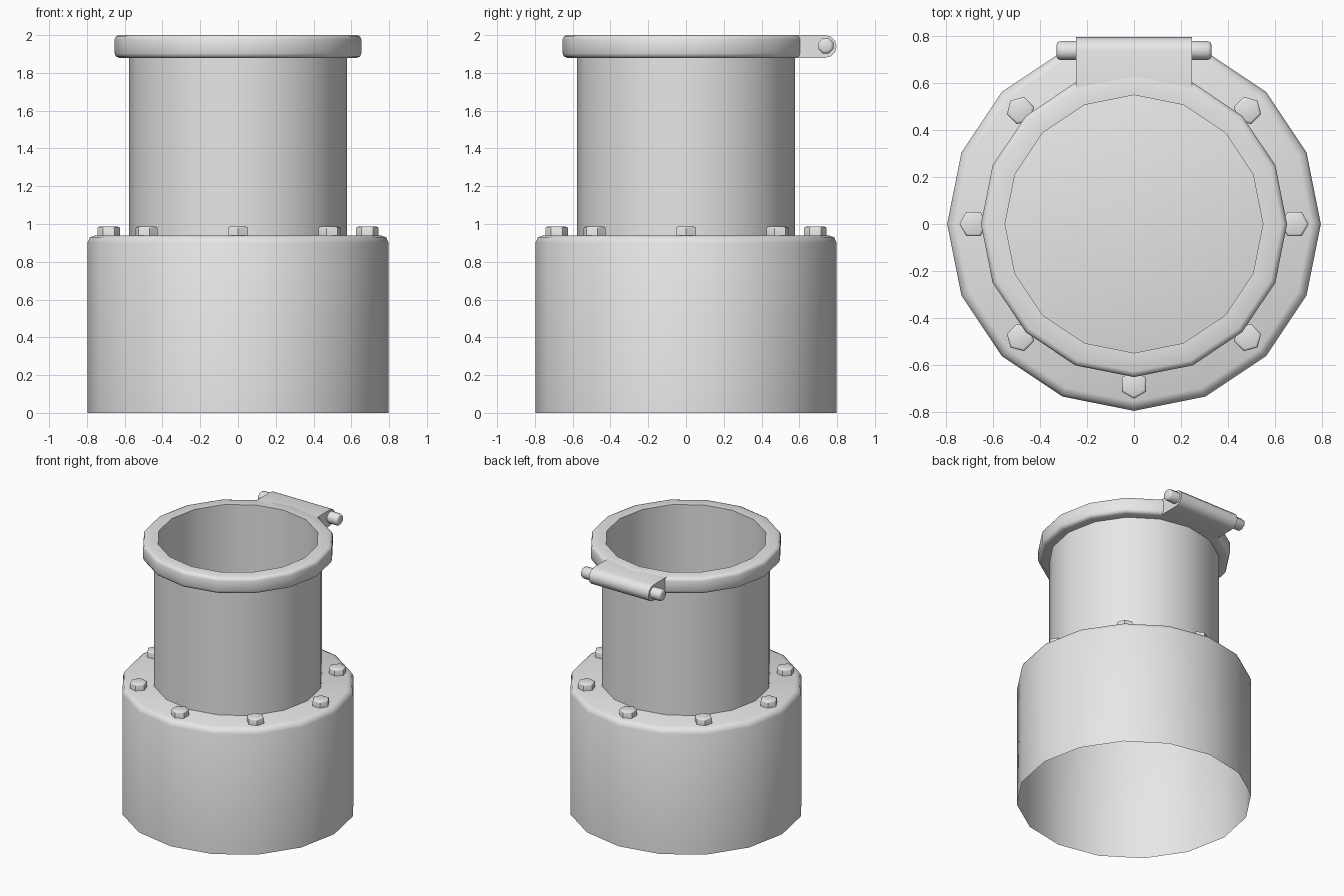
import bpy, bmesh, math
from mathutils import Matrix, Vector

if "Cube" in bpy.data.objects:
    bpy.data.objects.remove(bpy.data.objects["Cube"])

grey = bpy.data.materials.new("metal_grey")
grey.diffuse_color = (0.8, 0.8, 0.8, 1)
grey.use_nodes = True
grey.node_tree.nodes["Principled BSDF"].inputs["Base Color"].default_value = grey.diffuse_color
SIDES = 16


def finish(name, bm):
    """Turn a bmesh into a named, smooth-shaded object."""
    mesh = bpy.data.meshes.new(name)
    bm.to_mesh(mesh)
    bm.free()
    ob = bpy.data.objects.new(name, mesh)
    bpy.context.collection.objects.link(ob)
    mesh.materials.append(grey)
    bpy.ops.object.select_all(action='DESELECT')
    ob.select_set(True)
    bpy.context.view_layer.objects.active = ob
    bpy.ops.object.shade_smooth_by_angle(angle=math.radians(50))
    return ob


def lathe(name, profile, cap_end=False):
    """Revolve (radius, z) points, listed upward on the outside, around z."""
    bm = bmesh.new()
    rings = []
    for r, z in profile:
        rings.append([bm.verts.new((r * math.cos(a), r * math.sin(a), z))
                      for a in (2 * math.pi * i / SIDES for i in range(SIDES))])
    for lo, hi in zip(rings, rings[1:]):
        for i in range(SIDES):
            j = (i + 1) % SIDES
            bm.faces.new((lo[i], lo[j], hi[j], hi[i]))
    if cap_end:
        bm.faces.new(rings[-1])
    return finish(name, bm)


def stud(name, sides, radius, length, bevel, matrix):
    """Short prism along local z with a softened far end."""
    bm = bmesh.new()
    bmesh.ops.create_cone(bm, cap_ends=True, segments=sides, radius1=radius,
                          radius2=radius, depth=length,
                          matrix=Matrix.Translation((0, 0, length / 2)))
    rim = [e for e in bm.edges if all(v.co.z > length * 0.9 for v in e.verts)]
    bmesh.ops.bevel(bm, geom=rim, offset=bevel, segments=2, profile=0.5,
                    affect='EDGES')
    bm.transform(matrix)
    return finish(name, bm)


# Wide base shell, open underneath, with a softened top shoulder
lathe("base", [(0.797, 0), (0.797, 0.90), (0.785, 0.928), (0.757, 0.94)],
      cap_end=True)

# Neck with a thick rim, hollow down to the base
lathe("neck_and_rim", [
    (0.577, 0.94), (0.577, 1.88), (0.63, 1.88), (0.646, 1.887), (0.653, 1.903),
    (0.653, 1.977), (0.646, 1.993), (0.63, 2.0), (0.55, 2.0), (0.55, 0.94)])

# Hinge tab with a rounded outer end, extruded along x
bm = bmesh.new()
outline = [(0.57, 1.88)]
for k in range(7):
    a = math.radians(-90 + 30 * k)
    outline.append((0.737 + 0.06 * math.cos(a), 1.94 + 0.06 * math.sin(a)))
outline.append((0.57, 2.0))
side = bm.faces.new([bm.verts.new((-0.247, y, z)) for y, z in outline])
out = bmesh.ops.extrude_face_region(bm, geom=[side], use_keep_orig=True)
bmesh.ops.translate(bm, vec=Vector((0.494, 0, 0)),
                    verts=[v for v in out["geom"]
                           if isinstance(v, bmesh.types.BMVert)])
bmesh.ops.recalc_face_normals(bm, faces=bm.faces)
finish("hinge_tab", bm)

# Hinge pin ends, one on each side of the tab
for label, s in (("left", -1), ("right", 1)):
    stud("hinge_pin_" + label, 8, 0.043, 0.09, 0.014,
         Matrix.Translation((s * 0.24, 0.74, 1.943))
         @ Matrix.Rotation(s * math.pi / 2, 4, 'Y')
         @ Matrix.Rotation(math.pi / 8, 4, 'Z'))

# Ring of hexagonal bolts on the shoulder, corners along the tangent
for i in range(8):
    stud("bolt_%d" % (i + 1), 6, 0.06, 0.052, 0.01,
         Matrix.Rotation(i * math.pi / 4, 4, 'Z')
         @ Matrix.Translation((0.685, 0, 0.934))
         @ Matrix.Rotation(math.pi / 2, 4, 'Z'))
